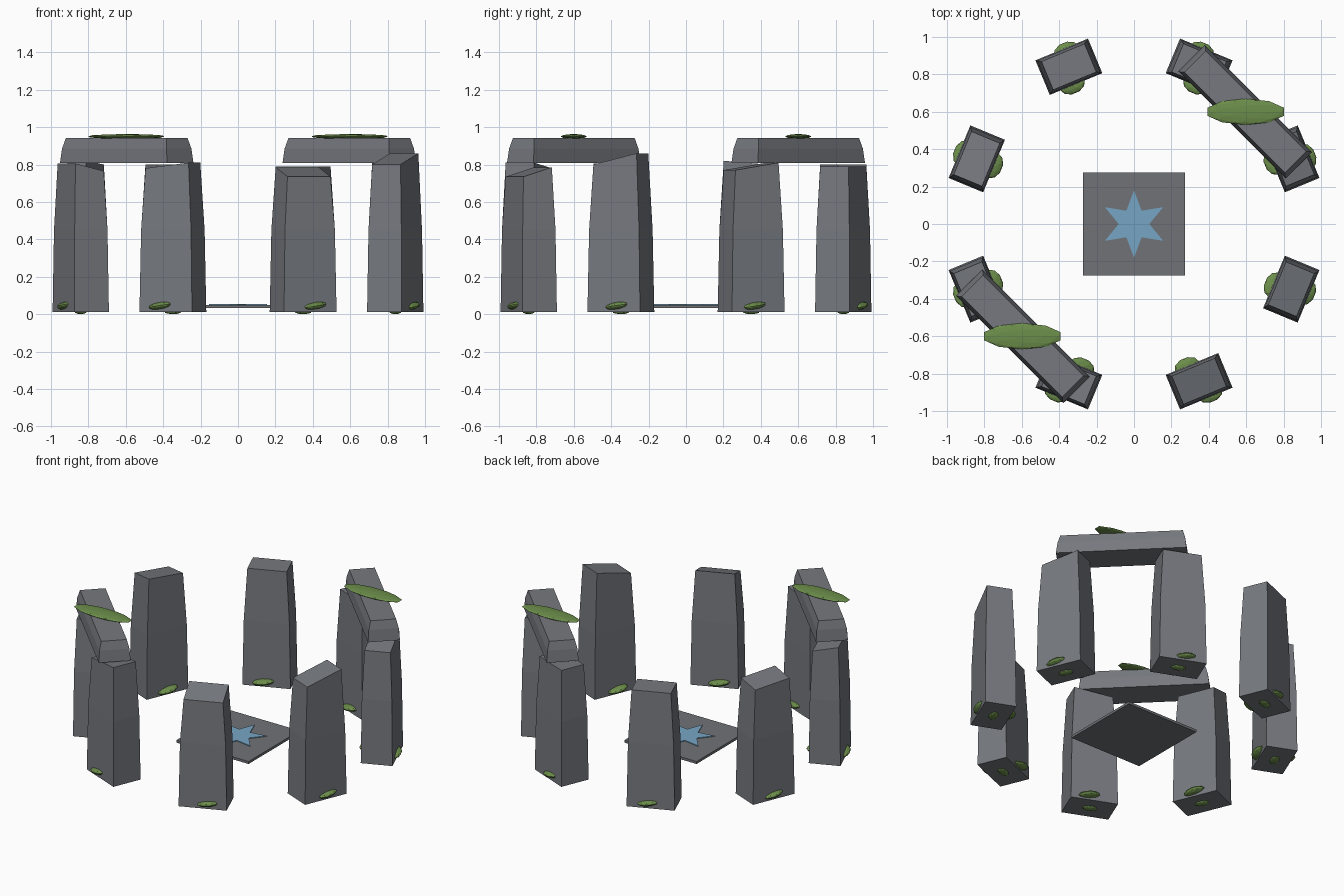
import bpy, bmesh, math
from mathutils import Matrix

if "Cube" in bpy.data.objects:
    bpy.data.objects.remove(bpy.data.objects["Cube"])


def material(name, rgb):
    m = bpy.data.materials.new(name)
    m.use_nodes = True
    m.diffuse_color = (*rgb, 1)
    m.node_tree.nodes["Principled BSDF"].inputs["Base Color"].default_value = (*rgb, 1)
    return m


STONE = material("grey stone", (0.18, 0.19, 0.21))
SLAB = material("dark slab stone", (0.16, 0.17, 0.185))
MOSS = material("green moss", (0.15, 0.27, 0.07))
RUNE = material("pale blue glow", (0.18, 0.38, 0.55))


def make(name, bm, mat, matrix):
    bmesh.ops.recalc_face_normals(bm, faces=bm.faces)
    mesh = bpy.data.meshes.new(name)
    bm.to_mesh(mesh)
    bm.free()
    mesh.materials.append(mat)
    obj = bpy.data.objects.new(name, mesh)
    obj.matrix_world = matrix
    bpy.context.collection.objects.link(obj)
    return obj


def loft(name, outlines, mat, matrix):
    """Skin a stack of outlines and cap both ends."""
    bm = bmesh.new()
    rings = [[bm.verts.new(p) for p in ring] for ring in outlines]
    for low, high in zip(rings, rings[1:]):
        for i in range(len(low)):
            j = (i + 1) % len(low)
            bm.faces.new((low[i], low[j], high[j], high[i]))
    bm.faces.new(rings[0][::-1])
    bm.faces.new(rings[-1])
    return make(name, bm, mat, matrix)


def rect(hx, hy, z, tilt_x=0, tilt_y=0):
    return [(sx * hx, sy * hy, z + sx * tilt_x + sy * tilt_y)
            for sx, sy in ((-1, -1), (1, -1), (1, 1), (-1, 1))]


def moss(name, matrix, size):
    bm = bmesh.new()
    bmesh.ops.create_icosphere(bm, subdivisions=2, radius=1)
    bmesh.ops.scale(bm, vec=size, verts=bm.verts)
    return make(name, bm, MOSS, matrix)


# Ring of standing stones: top height, outward tilt, sideways tilt, moss shift
stones = [
    (0.79, 0.0, 0.02, -0.02), (0.79, 0.0, 0.0, 0.02),
    (0.80, 0.0, 0.0, -0.02), (0.80, -0.01, 0.01, 0.0),
    (0.785, 0.02, 0.0, 0.0), (0.795, 0.0, 0.015, -0.035),
    (0.76, -0.025, 0.0, 0.03), (0.83, 0.0, 0.03, 0.015),
]
HX, HY = 0.1, 0.152
for i, (top, out, side, shift) in enumerate(stones):
    place = (Matrix.Rotation(math.radians(22.5 + 45 * i), 4, "Z")
             @ Matrix.Translation((0.91, 0, 0)))
    loft(f"standing_stone_{i + 1}", [
        rect(HX, HY, 0.012),
        rect(HX * 0.95, HY * 0.95, 0.45),
        rect(HX * 0.82, HY * 0.82, top, out, side),
    ], STONE, place)
    # Moss on the outer and inner feet, and a clump underneath
    for label, x, sign in (("outer", 0.085, 1), ("inner", -0.1, -1)):
        spot = (Matrix.Translation((x, shift * sign, 0.045))
                @ Matrix.Rotation(0.15 * sign, 4, "X"))
        moss(f"{label}_moss_{i + 1}", place @ spot, (0.045, 0.07, 0.02))
    moss(f"under_moss_{i + 1}", place @ Matrix.Translation((0, 0, 0.014)), (0.03, 0.05, 0.014))

# Lintels laid across two opposite pairs, each with a moss cap
for name, s in (("back_left", 1), ("front_right", -1)):
    place = Matrix.Translation((0.595 * s, 0.6 * s, 0)) @ Matrix.Rotation(math.radians(-45), 4, "Z")
    loft(f"{name}_lintel", [
        rect(0.405, 0.1, 0.808),
        rect(0.395, 0.094, 0.885),
        rect(0.38, 0.08, 0.942),
    ], STONE, place)
    moss(f"{name}_lintel_moss", Matrix.Translation((0.597 * s, 0.6 * s, 0.95)), (0.215, 0.07, 0.013))

# Central slab with a six-pointed star plate
loft("altar_slab", [rect(0.272, 0.275, 0.033), rect(0.272, 0.275, 0.05)], SLAB, Matrix())


def star(z):
    points = []
    for k in range(12):
        a = math.pi / 2 + k * math.pi / 6
        r = 0.082 if k % 2 else 0.18
        points.append((r * math.cos(a), r * math.sin(a), z))
    return points


loft("star_plate", [star(0.049), star(0.055)], RUNE, Matrix())
